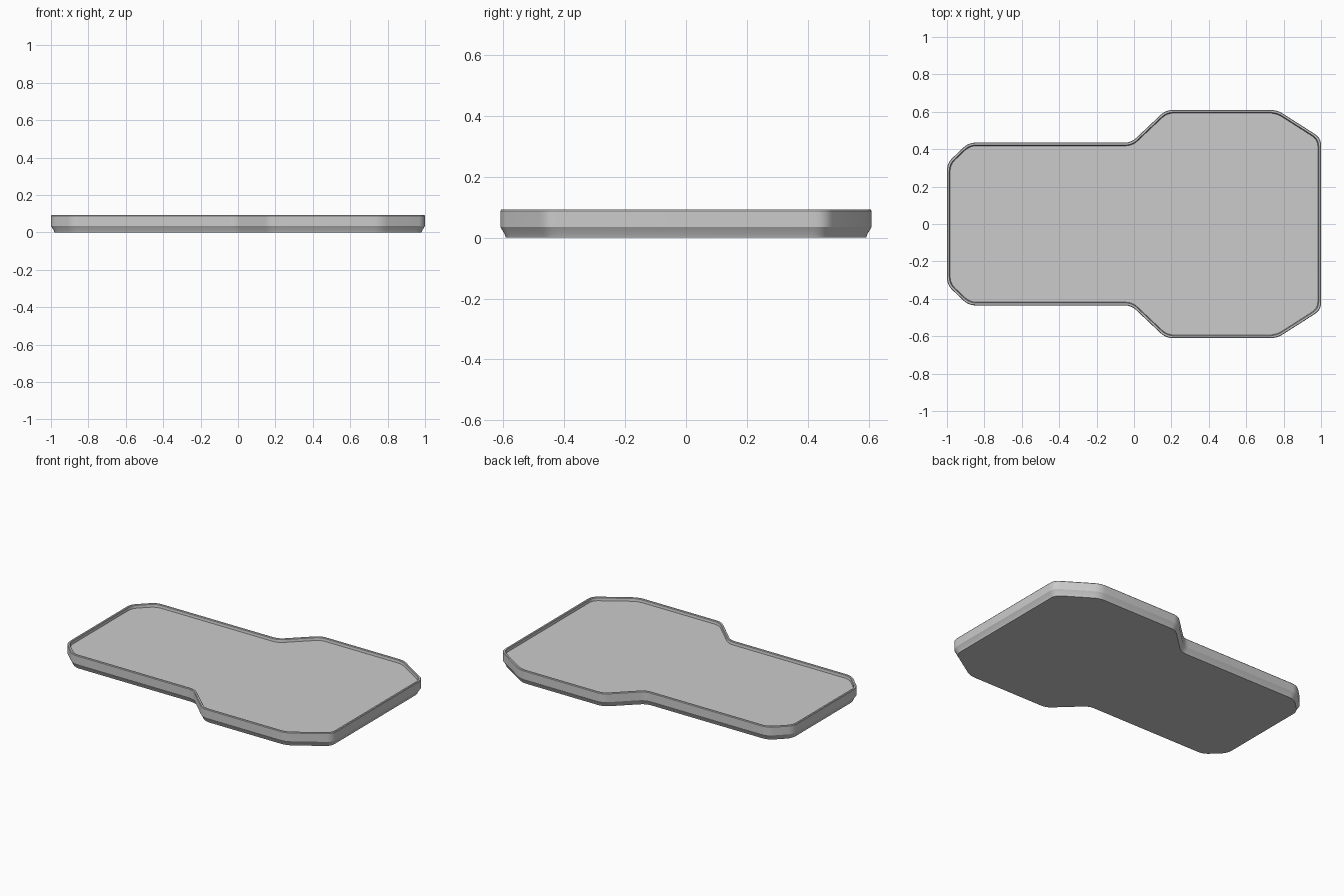
import bpy, bmesh
from mathutils import Vector

if "Cube" in bpy.data.objects:
    bpy.data.objects.remove(bpy.data.objects["Cube"])

# Upper half of the plan outline, mirrored across y = 0
half = [(1, 0.46), (0.765, 0.61), (0.17, 0.61), (-0.015, 0.435), (-0.885, 0.435), (-1, 0.325)]
plan = [Vector(p) for p in half] + [Vector((x, -y)) for x, y in reversed(half)]


def outline(inset, cut=0.038, segs=6):
    """Plan outline moved inward by inset, with rounded corners."""
    n = len(plan)
    corners = []
    for i, p in enumerate(plan):
        a = (p - plan[i - 1]).normalized()
        b = (plan[(i + 1) % n] - p).normalized()
        na, nb = Vector((-a.y, a.x)), Vector((-b.y, b.x))
        corners.append(p + (na + nb) * (inset / (1 + na.dot(nb))))
    pts = []
    for i, p in enumerate(corners):
        p0 = p + (corners[i - 1] - p).normalized() * cut
        p2 = p + (corners[(i + 1) % n] - p).normalized() * cut
        for k in range(segs + 1):
            t = k / segs
            pts.append(p0 * (1 - t) ** 2 + p * (2 * t * (1 - t)) + p2 * t ** 2)
    return pts


# Wall section as (inset, height): underside, chamfer, wall, rim, recessed floor
section = [(0.018, 0), (0.014, 0.012), (0, 0.035), (0, 0.088), (0.003, 0.092),
           (0.012, 0.092), (0.015, 0.089), (0.017, 0.072)]

bm = bmesh.new()
rings = [[bm.verts.new((p.x, p.y, z)) for p in outline(d)] for d, z in section]
for lo, hi in zip(rings, rings[1:]):
    for i in range(len(lo)):
        j = (i + 1) % len(lo)
        bm.faces.new((lo[i], lo[j], hi[j], hi[i]))
bm.faces.new(list(reversed(rings[0])))
bm.faces.new(rings[-1])
bmesh.ops.recalc_face_normals(bm, faces=bm.faces[:])

mesh = bpy.data.meshes.new("shallow_tray")
bm.to_mesh(mesh)
bm.free()
tray = bpy.data.objects.new("shallow_tray", mesh)
bpy.context.collection.objects.link(tray)
bpy.context.view_layer.objects.active = tray
tray.select_set(True)
bpy.ops.object.shade_smooth_by_angle(angle=0.5)
